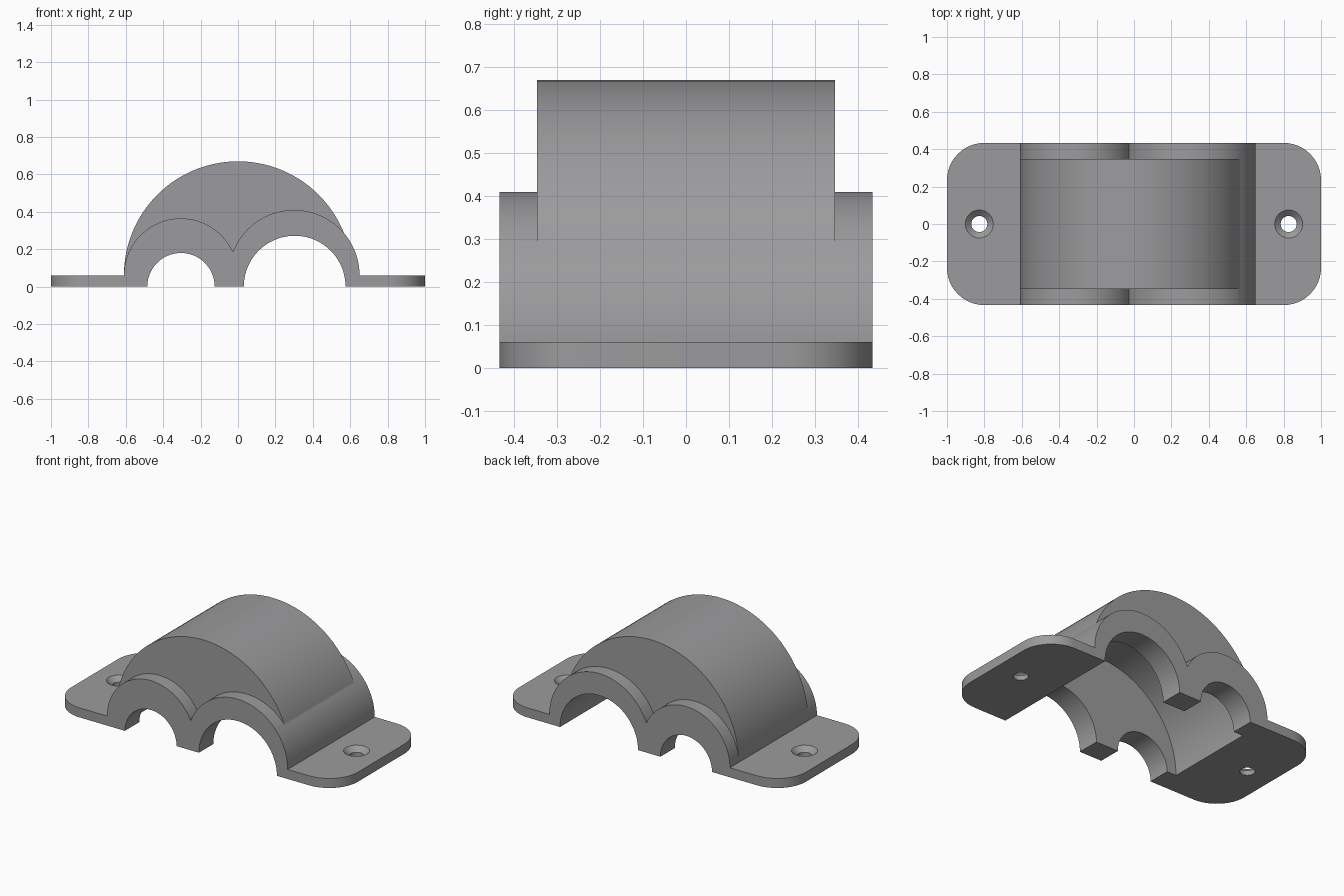
import bpy, bmesh, math
from mathutils import Matrix

if "Cube" in bpy.data.objects:
    bpy.data.objects.remove(bpy.data.objects["Cube"])

HALF_Y = 0.4335      # half length of the clamp
BASE = 0.06          # flange thickness and springing height of the arches

grey = bpy.data.materials.new("mid grey")
grey.diffuse_color = (0.33, 0.33, 0.34, 1)
grey.use_nodes = True
grey.node_tree.nodes["Principled BSDF"].inputs["Base Color"].default_value = grey.diffuse_color


def prism(name, points, depth, matrix):
    """Extrude a closed 2D outline by depth along its local z."""
    bm = bmesh.new()
    face = bm.faces.new([bm.verts.new((a, b, 0)) for a, b in points])
    new = bmesh.ops.extrude_face_region(bm, geom=[face])["geom"]
    bmesh.ops.translate(bm, vec=(0, 0, depth),
                        verts=[g for g in new if isinstance(g, bmesh.types.BMVert)])
    bmesh.ops.recalc_face_normals(bm, faces=bm.faces)
    bm.transform(matrix)
    mesh = bpy.data.meshes.new(name)
    bm.to_mesh(mesh)
    bm.free()
    mesh.materials.append(grey)
    obj = bpy.data.objects.new(name, mesh)
    bpy.context.collection.objects.link(obj)
    return obj


def arch(name, x, radius, spring, half_y, bottom=0.0, n=64):
    """Half cylinder along y on straight legs."""
    pts = [(x + radius * math.cos(math.pi * i / n),
            spring + radius * math.sin(math.pi * i / n)) for i in range(n + 1)]
    pts += [(x - radius, bottom), (x + radius, bottom)]
    m = Matrix.Translation((0, half_y, 0)) @ Matrix.Rotation(math.pi / 2, 4, 'X')
    return prism(name, pts, 2 * half_y, m)


def rounded_plate(name, hx, hy, r, height, n=12):
    pts = []
    for k, (sx, sy) in enumerate([(1, 1), (-1, 1), (-1, -1), (1, -1)]):
        for i in range(n + 1):
            a = (k + i / n) * math.pi / 2
            pts.append((sx * (hx - r) + r * math.cos(a), sy * (hy - r) + r * math.sin(a)))
    return prism(name, pts, height, Matrix())


def cone(name, x, r1, r2, z1, z2):
    """Round cutter for the screw holes."""
    bm = bmesh.new()
    bmesh.ops.create_cone(bm, cap_ends=True, segments=32, radius1=r1, radius2=r2,
                          depth=z2 - z1,
                          matrix=Matrix.Translation((x, 0, (z1 + z2) / 2)))
    mesh = bpy.data.meshes.new(name)
    bm.to_mesh(mesh)
    bm.free()
    mesh.materials.append(grey)
    obj = bpy.data.objects.new(name, mesh)
    bpy.context.collection.objects.link(obj)
    return obj


# Mounting flanges, main dome and the two pipe collars
clamp = rounded_plate("clamp_cover", 1.0, HALF_Y, 0.2, BASE)
adds = [arch("dome", 0, 0.61, BASE, 0.347),
        arch("small_collar", -0.305, 0.305, BASE, HALF_Y),
        arch("large_collar", 0.3, 0.35, BASE, HALF_Y)]

# Inner cavity, pipe openings and countersunk screw holes
cuts = [arch("cavity", 0, 0.55, 0, 0.29, -0.1),
        arch("small_opening", -0.305, 0.18, 0, 0.6, -0.1),
        arch("large_opening", 0.303, 0.272, 0, 0.6, -0.1)]
for x in (-0.827, 0.827):
    cuts.append(cone("screw_hole", x, 0.043, 0.043, -0.1, 0.2))
    cuts.append(cone("countersink", x, 0.043, 0.0857, 0.03, 0.07))

bpy.context.view_layer.objects.active = clamp
for parts, op in ((adds, 'UNION'), (cuts, 'DIFFERENCE')):
    for part in parts:
        mod = clamp.modifiers.new(part.name, 'BOOLEAN')
        mod.operation = op
        mod.solver = 'EXACT'
        mod.object = part
        bpy.ops.object.modifier_apply(modifier=mod.name)
        bpy.data.objects.remove(part)

# Smooth curved walls, crisp edges
bpy.ops.object.select_all(action='DESELECT')
clamp.select_set(True)
bpy.ops.object.shade_smooth_by_angle(angle=math.radians(30))
